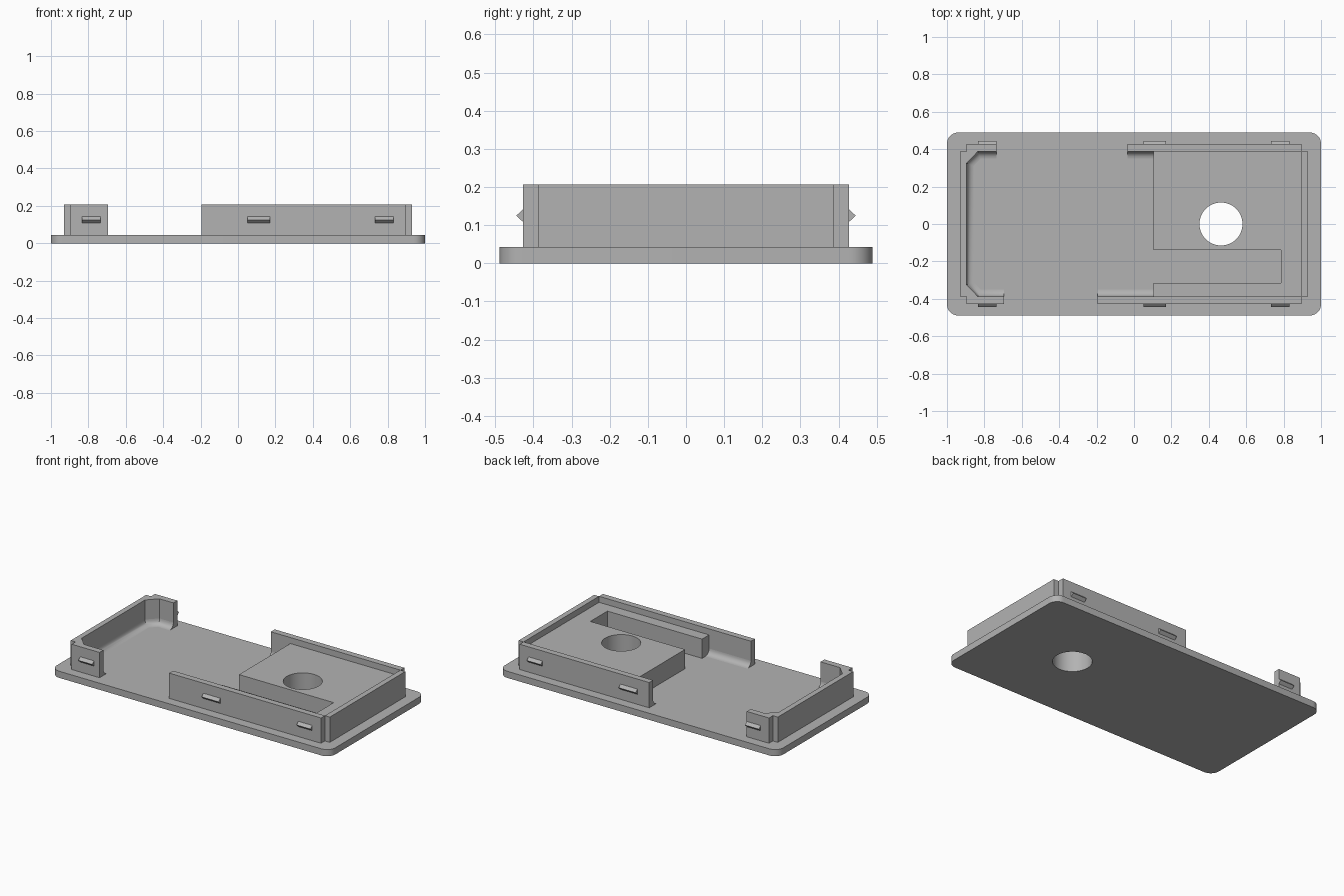
import bpy, bmesh
from math import sin, cos, pi, radians
from mathutils import Vector

cube = bpy.data.objects.get("Cube")
if cube:
    bpy.data.objects.remove(cube, do_unlink=True)

grey = bpy.data.materials.new("light grey plastic")
grey.use_nodes = True
grey.diffuse_color = (0.45, 0.45, 0.45, 1)
grey.node_tree.nodes["Principled BSDF"].inputs["Base Color"].default_value = (0.45, 0.45, 0.45, 1)

FLOOR, BLOCK_TOP, WALL_TOP = 0.043, 0.168, 0.207
IN_Y, OUT_Y = 0.387, 0.427      # inner and outer faces of the long walls
IN_X, OUT_X = 0.895, 0.93       # inner and outer faces of the end walls
FRONT_END, BACK_END = -0.195, -0.035
BLOCK_X = 0.105
FILLET = 0.037
HOLE_X, HOLE_R = 0.465, 0.115


def finish(name, bm):
    bmesh.ops.recalc_face_normals(bm, faces=bm.faces)
    mesh = bpy.data.meshes.new(name)
    bm.to_mesh(mesh)
    bm.free()
    mesh.materials.append(grey)
    obj = bpy.data.objects.new(name, mesh)
    bpy.context.collection.objects.link(obj)
    return obj


def prism(name, outline, z0, z1):
    """Extrude a flat outline from z0 to z1."""
    bm = bmesh.new()
    face = bm.faces.new([bm.verts.new((x, y, z0)) for x, y in outline])
    new = bmesh.ops.extrude_face_region(bm, geom=[face])["geom"]
    verts = [v for v in new if isinstance(v, bmesh.types.BMVert)]
    bmesh.ops.translate(bm, verts=verts, vec=(0, 0, z1 - z0))
    return finish(name, bm)


def box(name, x0, x1, y0, y1, z0, z1):
    return prism(name, [(x0, y0), (x1, y0), (x1, y1), (x0, y1)], z0, z1)


def loft(name, rings):
    """Join matching closed rings and cap both ends."""
    bm = bmesh.new()
    rows = [[bm.verts.new(p) for p in ring] for ring in rings]
    n = len(rows[0])
    for a, b in zip(rows, rows[1:]):
        for i in range(n):
            j = (i + 1) % n
            bm.faces.new((a[i], a[j], b[j], b[i]))
    bm.faces.new(rows[0])
    bm.faces.new(rows[-1])
    return finish(name, bm)


def arc(cx, cy, r, start, end, steps):
    angles = [start + (end - start) * i / steps for i in range(steps + 1)]
    return [(cx + r * cos(a), cy + r * sin(a)) for a in angles]


def fillet(name, path):
    """Sweep a concave fillet along a wall foot; the room lies left of the path."""
    profile = [(0, FLOOR)] + arc(FILLET, FLOOR + FILLET, FILLET, 1.5 * pi, pi, 6)
    pts = [Vector(p) for p in path]
    dirs = [(b - a).normalized() for a, b in zip(pts, pts[1:])]
    normals = [Vector((-d.y, d.x)) for d in dirs]
    rings = []
    for i, p in enumerate(pts):
        a, b = normals[max(i - 1, 0)], normals[min(i, len(normals) - 1)]
        mitre = (a + b) / (1 + a.dot(b))
        rings.append([(p.x + mitre.x * d, p.y + mitre.y * d, z) for d, z in profile])
    return loft(name, rings)


# Base plate with rounded corners
R = 0.06
outline = []
for i, (sx, sy) in enumerate([(1, 1), (-1, 1), (-1, -1), (1, -1)]):
    outline += arc(sx * (1 - R), sy * (0.489 - R), R, i * pi / 2, (i + 1) * pi / 2, 10)
plate = prism("base_plate", outline, 0, FLOOR)

# Raised block with a slot open on the inner side
block = prism("raised_block", [
    (BLOCK_X, IN_Y), (BLOCK_X, -0.14), (0.785, -0.14), (0.785, -0.315),
    (BLOCK_X, -0.315), (BLOCK_X, -IN_Y), (IN_X, -IN_Y), (IN_X, IN_Y)], FLOOR, BLOCK_TOP)

# Round hole through plate and block
cutter = prism("hole_cutter", arc(HOLE_X, 0, HOLE_R, 0, 2 * pi, 64)[:-1], -0.1, 0.3)
cutter.hide_render = True
for obj in (plate, block):
    mod = obj.modifiers.new("hole", 'BOOLEAN')
    mod.operation, mod.object, mod.solver = 'DIFFERENCE', cutter, 'EXACT'
    bpy.context.view_layer.objects.active = obj
    bpy.ops.object.modifier_apply(modifier=mod.name)
bpy.data.objects.remove(cutter, do_unlink=True)

# Walls around the block, leaving notched outer corners
box("front_wall", FRONT_END, IN_X, -OUT_Y, -IN_Y, FLOOR, WALL_TOP)
box("back_wall", BACK_END, IN_X, IN_Y, OUT_Y, FLOOR, WALL_TOP)
box("left_end_wall", IN_X, OUT_X, -IN_Y, IN_Y, FLOOR, WALL_TOP)

# Opposite end wall with short returns and chamfered inner corners
inner = [(-0.735, IN_Y), (-0.835, IN_Y), (-IN_X, 0.325),
         (-IN_X, -0.325), (-0.835, -IN_Y), (-0.695, -IN_Y)]
outer = [(-0.695, -OUT_Y), (-IN_X, -OUT_Y), (-IN_X, -IN_Y), (-OUT_X, -IN_Y),
         (-OUT_X, IN_Y), (-IN_X, IN_Y), (-IN_X, OUT_Y), (-0.735, OUT_Y)]
prism("right_end_wall", inner + outer, FLOOR, WALL_TOP)

# Fillets at the foot of the open walls
fillet("right_end_fillet", inner)
fillet("front_fillet", [(FRONT_END, -IN_Y), (BLOCK_X, -IN_Y)])
fillet("back_fillet", [(BLOCK_X, IN_Y), (BACK_END, IN_Y)])

# Wedge-shaped snap clips on both long sides
for side, s in (("front", -1), ("back", 1)):
    for place, x0, x1 in (("right", -0.835, -0.735), ("middle", 0.05, 0.172), ("left", 0.732, 0.832)):
        wedge = [(s * OUT_Y, 0.108), (s * 0.445, 0.125), (s * OUT_Y, 0.142)]
        loft(f"{side}_{place}_clip", [[(x, y, z) for y, z in wedge] for x in (x0, x1)])

# Smooth the curved surfaces, keep the edges sharp
for obj in bpy.context.scene.objects:
    obj.select_set(obj.type == 'MESH')
bpy.context.view_layer.objects.active = plate
bpy.ops.object.shade_smooth_by_angle(angle=radians(30))
